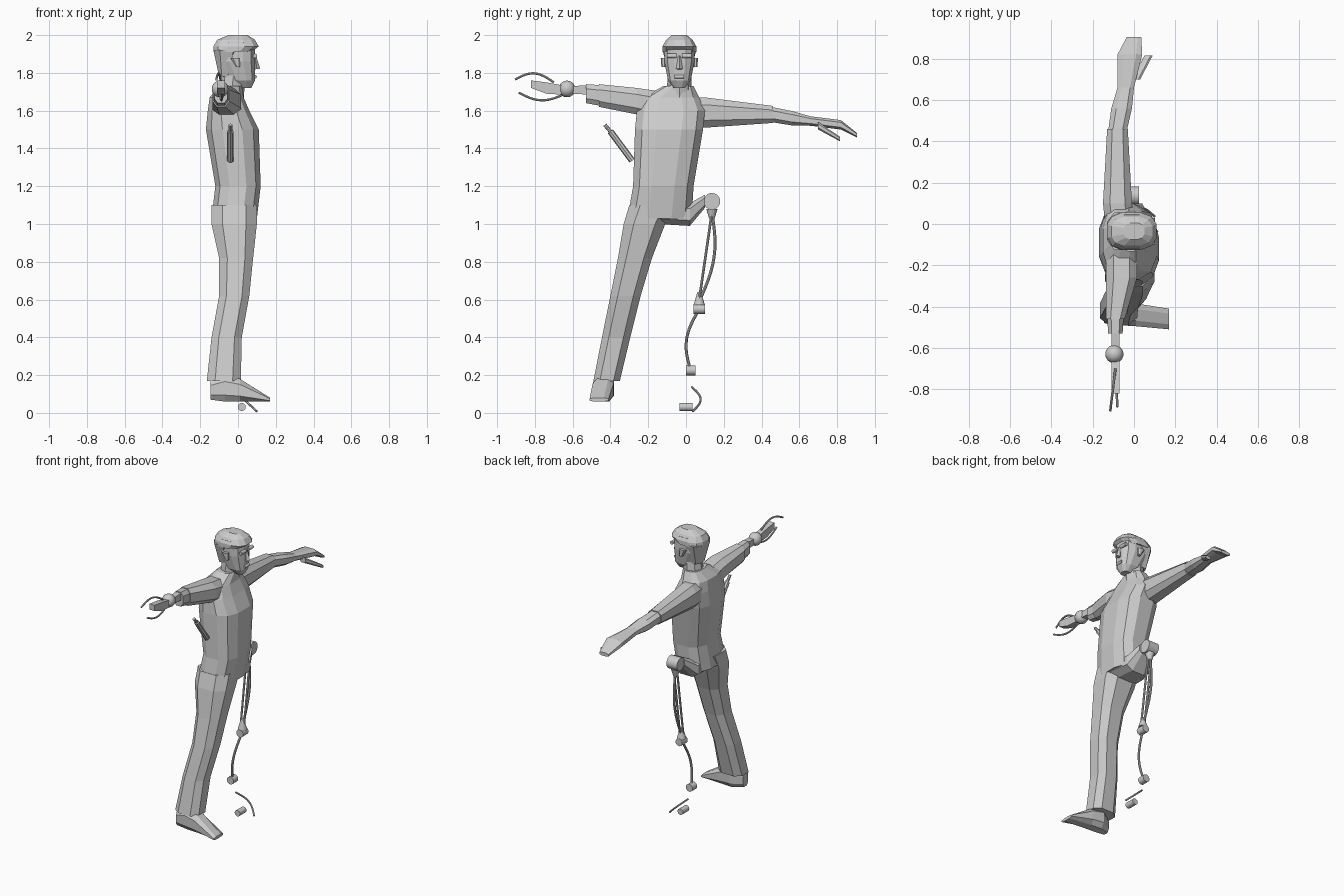
import bpy, bmesh, math
from mathutils import Vector

cube = bpy.data.objects.get("Cube")
if cube:
    bpy.data.objects.remove(cube, do_unlink=True)

grey = bpy.data.materials.new("plain grey")
grey.use_nodes = True
tone = (.6, .6, .6, 1)
grey.diffuse_color = tone
grey.node_tree.nodes["Principled BSDF"].inputs["Base Color"].default_value = tone


def make_active(obj):
    bpy.ops.object.select_all(action="DESELECT")
    obj.select_set(True)
    bpy.context.view_layer.objects.active = obj


def smooth(obj):
    make_active(obj)
    bpy.ops.object.shade_smooth_by_angle(angle=math.radians(40))


def add_object(name, data):
    data.materials.append(grey)
    obj = bpy.data.objects.new(name, data)
    bpy.context.collection.objects.link(obj)
    return obj


def add_mesh(name, bm):
    bmesh.ops.recalc_face_normals(bm, faces=bm.faces)
    mesh = bpy.data.meshes.new(name)
    bm.to_mesh(mesh)
    bm.free()
    return add_object(name, mesh)


def loft(name, axis, *sections, sides=8, roundness=.75):
    """Skin sections square to an axis: each is a centre and two half widths."""
    bm = bmesh.new()
    across = [i for i in range(3) if "xyz"[i] != axis]
    widest = math.cos(math.pi / sides) ** roundness
    loops = []
    for *centre, first, second in sections:
        loop = []
        for i in range(sides):
            angle = math.tau * (i + .5) / sides
            point = Vector(centre)
            for k, half, wave in zip(across, (first, second), (math.cos(angle), math.sin(angle))):
                point[k] += half * math.copysign(abs(wave) ** roundness, wave) / widest
            loop.append(bm.verts.new(point))
        loops.append(loop)
    for low, high in zip(loops, loops[1:]):
        for i in range(sides):
            bm.faces.new((low[i - 1], low[i], high[i], high[i - 1]))
    bm.faces.new(loops[0])
    bm.faces.new(loops[-1])
    return add_mesh(name, bm)


def rod(name, start, end, radius, end_radius=None, sides=24):
    """Cylinder or cone between two points."""
    start, end = Vector(start), Vector(end)
    bm = bmesh.new()
    bmesh.ops.create_cone(bm, cap_ends=True, segments=sides, radius1=radius,
                          radius2=radius if end_radius is None else end_radius,
                          depth=(end - start).length)
    turn = (end - start).to_track_quat("Z", "Y").to_matrix().to_4x4()
    turn.translation = (start + end) / 2
    bm.transform(turn)
    smooth(add_mesh(name, bm))


def drum(name, centre, half_length, radius):
    """Cylinder centred on a point, with its length given as a vector."""
    rod(name, Vector(centre) - Vector(half_length), Vector(centre) + Vector(half_length), radius)


def bow(name, start, end, bulge, radius=.006, steps=12):
    """Wire from start to end that bulges sideways in an arc."""
    start, end, bulge = Vector(start), Vector(end), Vector(bulge)
    curve = bpy.data.curves.new(name, "CURVE")
    curve.dimensions = "3D"
    curve.bevel_depth = radius
    curve.bevel_resolution = 2
    curve.use_fill_caps = True
    spline = curve.splines.new("POLY")
    spline.points.add(steps)
    for i, point in enumerate(spline.points):
        t = i / steps
        point.co = (*(start.lerp(end, t) + bulge * math.sin(math.pi * t)), 1)
    make_active(add_object(name, curve))
    bpy.ops.object.convert(target="MESH")
    smooth(bpy.context.object)


# Torso, with the shirt hem overlapping the trousers
loft("shirt", "z",
     (-.02, -.14, 1.03, .12, .17), (0, -.12, 1.2, .12, .16),
     (-.03, -.09, 1.5, .14, .18), (-.05, -.08, 1.6, .11, .18),
     (-.06, -.08, 1.67, .09, .15), (-.04, -.04, 1.73, .06, .08), sides=12)

# Head, mirrored about the middle of the face
face = -.035
rod("neck", (-.04, face, 1.65), (-.02, face, 1.82), .07, .06, sides=8)
loft("head", "z",
     (.04, face, 1.72, .03, .03), (.02, face, 1.76, .07, .06),
     (-.01, face, 1.86, .1, .08), (-.01, face, 1.96, .1, .08), sides=12)
loft("hair_back", "z", (-.07, face, 1.78, .03, .05), (-.06, face, 1.92, .07, .09))
loft("hair_top", "z",
     (-.03, face, 1.91, .1, .09), (-.01, face, 1.94, .12, .09),
     (-.01, face, 1.975, .1, .07), (0, face, 2, .05, .04), sides=12)
rod("nose", (.09, face, 1.89), (.1, face, 1.82), .006, .018, sides=4)
drum("mouth", (.09, face, 1.78), (0, .025, 0), .01)
for side, label in ((-1, "right"), (1, "left")):
    drum(label + "_brow", (.09, face + side * .04, 1.89), (0, .025, 0), .012)
    ear = face + side * .085
    loft(label + "_ear", "z", (0, ear, 1.83, .01, .01), (-.015, ear, 1.88, .025, .014))

# Whole arm and hand
loft("left_arm", "y",
     (-.07, 0, 1.59, .07, .08), (-.08, .1, 1.59, .07, .08),
     (-.08, .46, 1.58, .05, .045))
loft("left_forearm_and_hand", "y",
     (-.08, .45, 1.58, .045, .04), (-.06, .56, 1.56, .05, .038),
     (-.04, .66, 1.545, .04, .025), (-.02, .82, 1.525, .06, .025),
     (0, .905, 1.47, .035, .012))
loft("left_thumb", "y", (.01, .7, 1.52, .02, .02), (.07, .815, 1.45, .02, .012))

# Shortened arm with a ball wrist and wire claws
loft("right_arm", "y",
     (-.06, -.12, 1.62, .075, .08), (-.06, -.26, 1.65, .075, .07),
     (-.09, -.46, 1.68, .045, .06))
loft("right_sleeve_end", "y", (-.09, -.45, 1.68, .04, .055), (-.09, -.53, 1.69, .035, .05))
wrist = Vector((-.095, -.63, 1.715))
bm = bmesh.new()
bmesh.ops.create_uvsphere(bm, u_segments=24, v_segments=16, radius=.044)
bmesh.ops.translate(bm, verts=bm.verts, vec=wrist)
smooth(add_mesh("wrist_ball", bm))
loft("wrist_link", "y", (-.09, -.52, 1.71, .02, .025), (-.09, -.6, 1.71, .02, .02), sides=4)
loft("claw_palm", "y",
     (-.09, -.66, 1.71, .02, .025), (-.09, -.74, 1.72, .02, .03),
     (-.09, -.82, 1.74, .02, .02), sides=4)
bow("upper_claw", (-.09, -.7, 1.75), (-.115, -.905, 1.765), (0, 0, .04))
bow("lower_claw", wrist + Vector((0, -.02, -.03)), (-.08, -.885, 1.695), (0, 0, -.035))

# Stick at the side
joint = (-.04, -.4, 1.49)
rod("stick_tip", (-.04, -.43, 1.525), joint, .01, sides=8)
rod("stick_body", joint, (-.04, -.285, 1.335), .017, sides=8)

# Trousers, shoe and thigh stump
loft("right_leg", "z",
     (-.075, -.42, .17, .09, .07), (-.06, -.37, .4, .08, .075),
     (-.02, -.32, .62, .08, .08), (-.01, -.27, .82, .09, .09),
     (-.02, -.22, 1, .12, .11), (-.02, -.18, 1.1, .12, .12))
loft("right_shoe", "x",
     (-.145, -.45, .12, .03, .05), (-.07, -.435, .13, .055, .07),
     (.01, -.44, .12, .055, .06), (.17, -.46, .07, .05, .01))
loft("left_thigh_stump", "y",
     (-.02, -.15, 1.06, .11, .06), (-.015, .02, 1.05, .09, .06),
     (-.01, .1, 1.12, .05, .035))

# Artificial leg: hip drum, thigh rods, knee, bent shin and ankle
hip = Vector((-.015, .137, 1.12))
knee = Vector((-.015, .07, .55))
ankle = Vector((-.06, .025, .225))
up = Vector((0, 0, 1))
drum("hip_drum", hip, (.04, 0, 0), .044)
rod("hip_socket", hip - up * .09, hip - up * .04, .015, .03)
for side, label in ((-1, "right"), (1, "left")):
    shift = Vector((side * .013, 0, 0))
    rod(label + "_thigh_rod", hip - up * .06 + shift, knee + up * .05 + shift, .007, sides=8)
bow("thigh_bow", hip - up * .06, knee + up * .04, (0, .045, 0), .008)
drum("knee_drum", knee, (0, .03, 0), .026)
rod("knee_cone", knee + up * .02, knee + up * .09, .03, .01)
bow("shin_wire", knee, ankle, (0, -.045, 0), .008)
drum("ankle_drum", ankle, (0, .025, 0), .026)

# Loose foot piece
drum("foot_drum", (.02, 0, .031), (0, .035, 0), .021)
bow("foot_wire", (-.04, .03, .137), (.1, .035, .008), (0, .045, 0))
